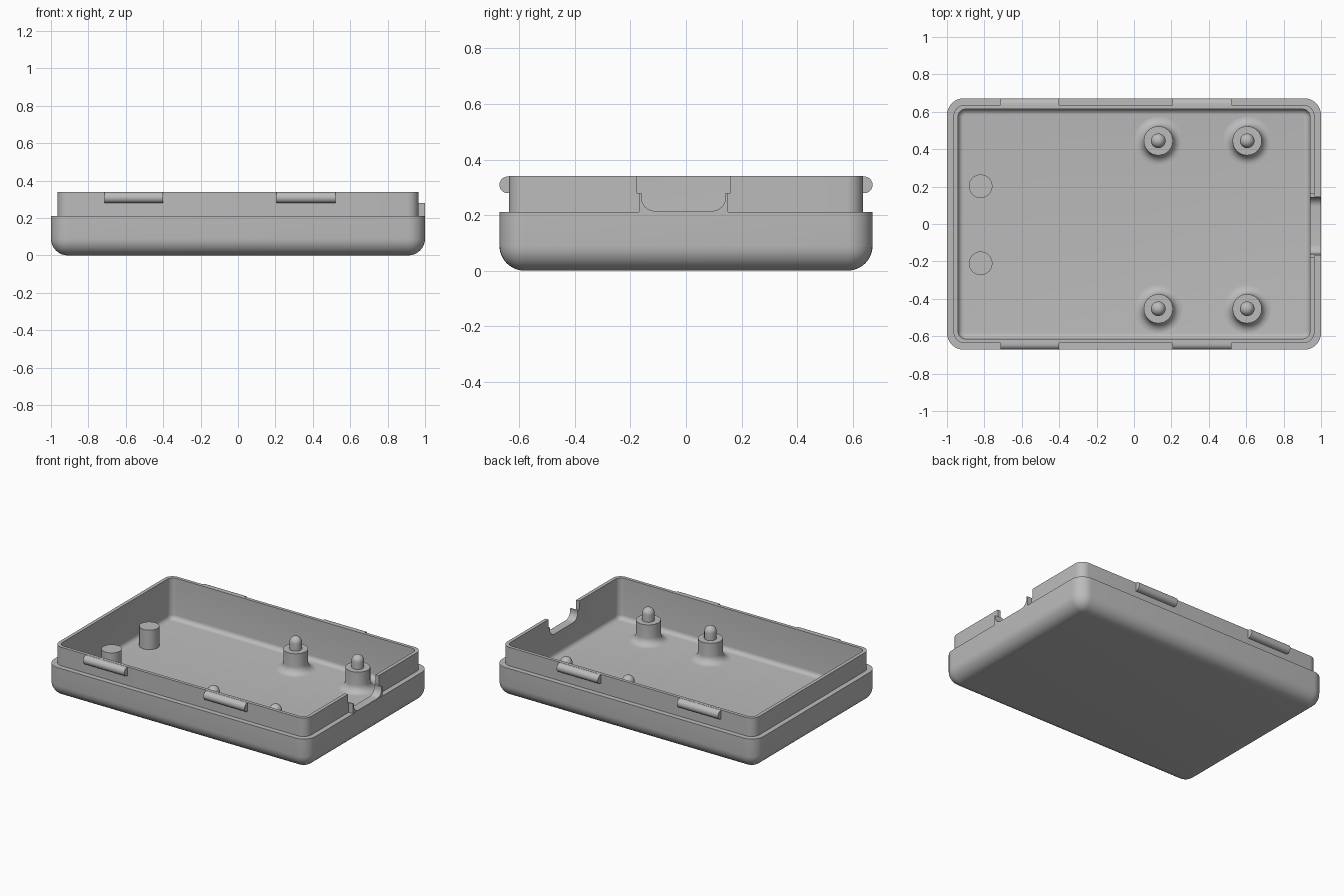
import bpy, bmesh
from math import sin, cos, pi

cube = bpy.data.objects.get("Cube")
if cube:
    bpy.data.objects.remove(cube, do_unlink=True)

grey = bpy.data.materials.new("plain grey")
grey.use_nodes = True
grey.diffuse_color = (0.5, 0.5, 0.5, 1)
grey.node_tree.nodes["Principled BSDF"].inputs["Base Color"].default_value = (0.5, 0.5, 0.5, 1)

STEP, RIM, FLOOR = 0.212, 0.34, 0.055


def finish(name, bm):
    bmesh.ops.remove_doubles(bm, verts=bm.verts, dist=0.0001)
    bmesh.ops.recalc_face_normals(bm, faces=bm.faces)
    mesh = bpy.data.meshes.new(name)
    bm.to_mesh(mesh)
    bm.free()
    mesh.materials.append(grey)
    ob = bpy.data.objects.new(name, mesh)
    bpy.context.collection.objects.link(ob)
    return ob


def smooth(ob):
    bpy.ops.object.select_all(action='DESELECT')
    ob.select_set(True)
    bpy.context.view_layer.objects.active = ob
    bpy.ops.object.shade_smooth_by_angle(angle=pi / 6)


def loft(name, rings):
    """Skin a list of equal point rings and cap both ends."""
    bm = bmesh.new()
    loops = [[bm.verts.new(p) for p in ring] for ring in rings]
    n = len(loops[0])
    for a, b in zip(loops, loops[1:]):
        for i in range(n):
            j = (i + 1) % n
            bm.faces.new((a[i], a[j], b[j], b[i]))
    bm.faces.new(loops[0])
    bm.faces.new(loops[-1])
    return finish(name, bm)


def rounded_rect(hx, hy, r, z, seg=8):
    pts = []
    for k, (sx, sy) in enumerate([(1, 1), (-1, 1), (-1, -1), (1, -1)]):
        for i in range(seg + 1):
            a = (k + i / seg) * pi / 2
            pts.append((sx * (hx - r) + r * cos(a), sy * (hy - r) + r * sin(a), z))
    return pts


def lathe(name, x, y, profile, seg=32):
    return loft(name, [[(x + r * cos(2 * pi * i / seg), y + r * sin(2 * pi * i / seg), z)
                        for i in range(seg)] for r, z in profile])


def prism_x(name, pts, x0, x1):
    return loft(name, [[(x, y, z) for y, z in pts] for x in (x0, x1)])


# Tray shell: rounded underside, stepped lip, hollow inside with floor fillet
rings = []
R, F = 0.09, 0.03
for i in range(9):
    a = i / 8 * pi / 2
    d = R * (1 - sin(a))
    rings.append(rounded_rect(1 - d, 0.672 - d, R - d, R * (1 - cos(a))))
rings.append(rounded_rect(1, 0.672, R, STEP))
for z in (STEP, RIM):
    rings.append(rounded_rect(0.965, 0.637, 0.06, z))
rings.append(rounded_rect(0.941, 0.614, 0.04, RIM))
for i in range(7):
    a = i / 6 * pi / 2
    d = F * (1 - cos(a))
    rings.append(rounded_rect(0.941 - d, 0.614 - d, 0.04 - d, FLOOR + F * (1 - sin(a))))
shell = loft("tray_shell", rings)

# Collar around the cable opening
MID, SHELF = -0.009, 0.28
collar = prism_x("cable_collar", [(MID - 0.16, STEP - 0.02), (MID + 0.16, STEP - 0.02),
                                  (MID + 0.16, SHELF), (MID - 0.16, SHELF)], 0.943, 0.999)

# Cable opening: wide slot above a round-bottomed channel
half, cr, bottom = 0.152, 0.05, STEP + 0.003
side = [(0.169, 0.5), (0.169, SHELF - 0.001), (half, SHELF - 0.001)]
for i in range(9):
    a = i / 8 * pi / 2
    side.append((half - cr + cr * cos(a), bottom + cr - cr * sin(a)))
outline = [(MID + y, z) for y, z in side] + [(MID - y, z) for y, z in reversed(side)]
cutter = prism_x("opening_cutter", outline, 0.85, 1.1)
cutter.hide_render = True
for ob in (shell, collar):
    bpy.context.view_layer.objects.active = ob
    mod = ob.modifiers.new("opening", 'BOOLEAN')
    mod.operation = 'DIFFERENCE'
    mod.solver = 'EXACT'
    mod.object = cutter
    bpy.ops.object.modifier_apply(modifier=mod.name)
    smooth(ob)
bpy.data.objects.remove(cutter, do_unlink=True)

# Board bosses with flared foot and domed locating pin
boss = [(0.128, FLOOR - 0.01)]
for i in range(9):
    a = i / 8 * pi / 2
    boss.append((0.128 - 0.05 * sin(a), FLOOR + 0.05 * (1 - cos(a))))
boss += [(0.078, 0.195), (0.039, 0.195)]
for i in range(9):
    a = i / 8 * pi / 2
    boss.append((0.039 * cos(a), 0.243 + 0.039 * sin(a)))
for x, col in ((0.13, "inner"), (0.605, "outer")):
    for y, row in ((0.445, "back"), (-0.453, "front")):
        smooth(lathe(f"{row}_{col}_pin_boss", x, y, boss))

# Plain support posts
for y, row in ((0.202, "back"), (-0.21, "front")):
    smooth(lathe(f"{row}_support_post", -0.82, y, [(0.063, FLOOR - 0.01), (0.063, 0.19)]))

# Rounded snap ridges on the long sides of the lip
for s, row in ((-1, "front"), (1, "back")):
    ridge = [(s * 0.625, RIM - 0.061)]
    for i in range(13):
        a = -pi / 2 + i / 12 * pi
        ridge.append((s * (0.642 + 0.03 * cos(a)), RIM - 0.031 + 0.03 * sin(a)))
    ridge.append((s * 0.625, RIM - 0.001))
    for x0, x1, col in ((-0.715, -0.4, "right"), (0.205, 0.52, "left")):
        smooth(prism_x(f"{row}_{col}_snap_ridge", ridge, x0, x1))
